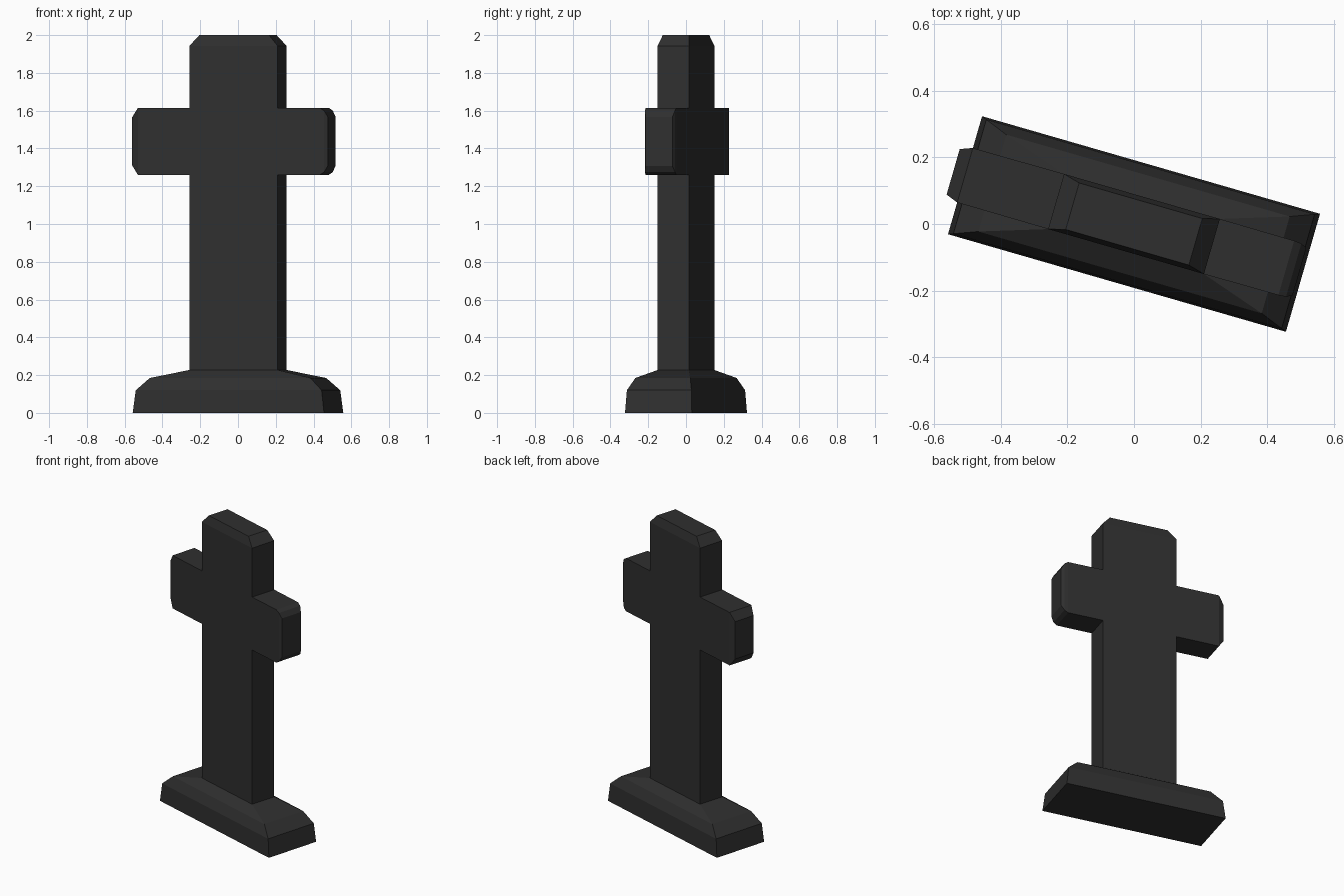
import bpy, bmesh, math
from mathutils import Matrix

if "Cube" in bpy.data.objects:
    bpy.data.objects.remove(bpy.data.objects["Cube"])

stone = bpy.data.materials.new("charcoal_stone")
stone.diffuse_color = (0.028, 0.028, 0.028, 1)
stone.use_nodes = True
stone.node_tree.nodes["Principled BSDF"].inputs["Base Color"].default_value = stone.diffuse_color
TURN = Matrix.Rotation(math.radians(-16.1), 4, 'Z')


def loft(name, rings, cap_start, cap_end):
    """Skin a stack of four-point rings, then turn the part into place."""
    bm = bmesh.new()
    loops = [[bm.verts.new(p) for p in ring] for ring in rings]
    for a, b in zip(loops, loops[1:]):
        for i in range(4):
            j = (i + 1) % 4
            bm.faces.new((a[i], a[j], b[j], b[i]))
    if cap_start:
        bm.faces.new(loops[0][::-1])
    if cap_end:
        bm.faces.new(loops[-1])
    bmesh.ops.recalc_face_normals(bm, faces=bm.faces)
    bm.transform(TURN)
    mesh = bpy.data.meshes.new(name)
    bm.to_mesh(mesh)
    bm.free()
    mesh.materials.append(stone)
    obj = bpy.data.objects.new(name, mesh)
    bpy.context.collection.objects.link(obj)
    return obj


def level(hx, hy, z):
    return [(-hx, -hy, z), (hx, -hy, z), (hx, hy, z), (-hx, hy, z)]


def section(x, hy, hz, zc=1.4375):
    return [(x, -hy, zc - hz), (x, hy, zc - hz), (x, hy, zc + hz), (x, -hy, zc + hz)]


SX, SY = 0.243, 0.086  # shaft half width and half depth

# stepped, sloping plinth
loft("plinth", [level(0.527, 0.184, 0), level(0.512, 0.178, 0.12),
                level(0.442, 0.151, 0.185), level(SX, SY, 0.227)], True, False)
# upright with bevelled top
loft("upright", [level(SX, SY, 0.227), level(SX, SY, 1.943),
                 level(0.192, 0.0725, 2.0)], False, True)
# arms: the left is longer with one bevel, the right is worn shorter
left = loft("left_arm", [section(-SX, SY, 0.1775), section(-0.527, 0.085, 0.1775),
                         section(-0.564, 0.071, 0.125)], False, True)
right = loft("right_arm", [section(SX, SY, 0.1775), section(0.475, 0.085, 0.1775),
                           section(0.498, 0.083, 0.163),
                           section(0.516, 0.074, 0.13)], False, True)
